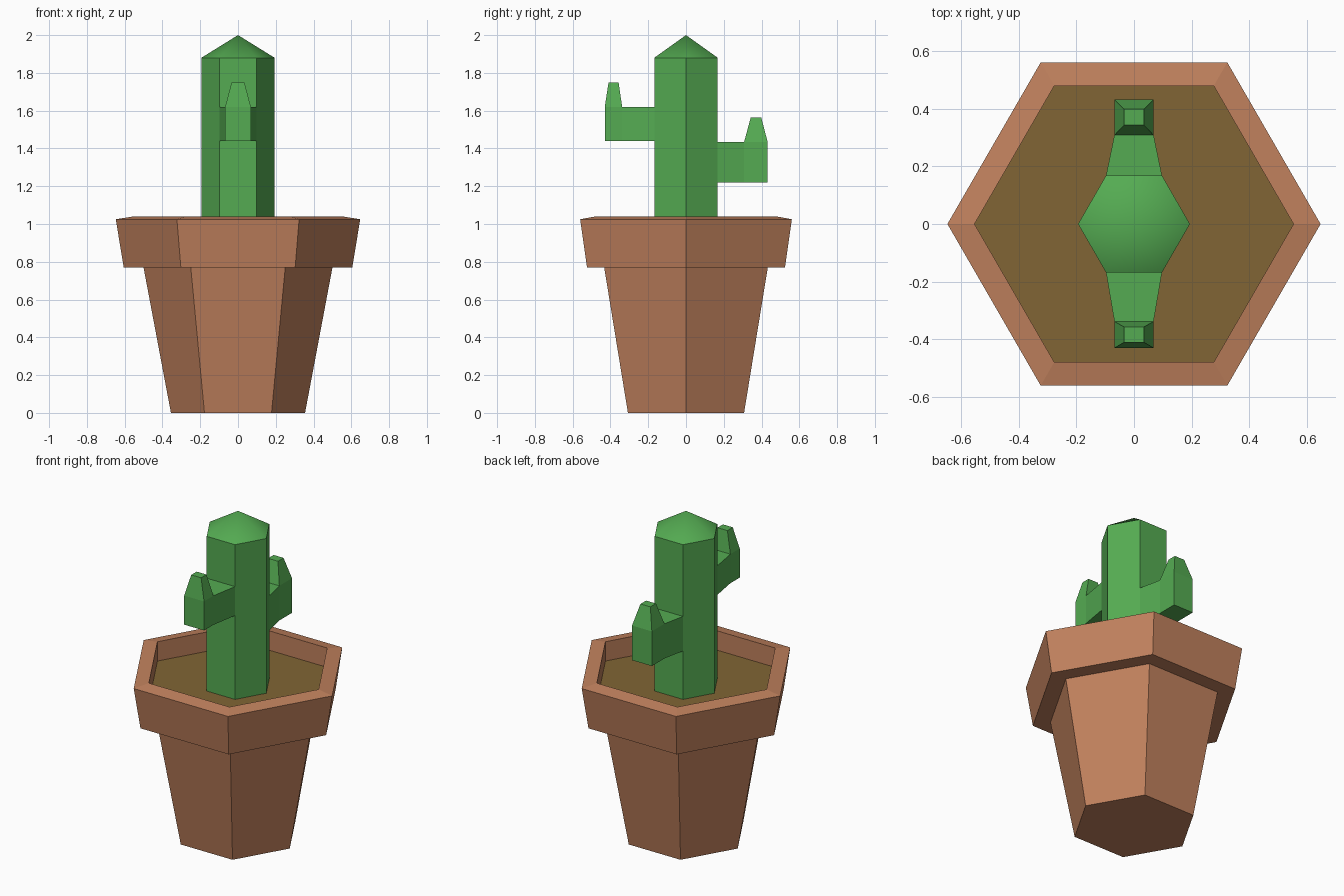
import bpy, bmesh
from math import cos, sin, pi, radians

if "Cube" in bpy.data.objects:
    bpy.data.objects.remove(bpy.data.objects["Cube"])


def material(name, rgb):
    m = bpy.data.materials.new(name)
    m.diffuse_color = (*rgb, 1)
    m.use_nodes = True
    m.node_tree.nodes["Principled BSDF"].inputs["Base Color"].default_value = m.diffuse_color
    return m


CLAY = material("clay", (0.53, 0.22, 0.11))
SOIL = material("soil", (0.22, 0.13, 0.035))
GREEN = material("green", (0.09, 0.41, 0.085))


def finish(bm, name, mat):
    bmesh.ops.remove_doubles(bm, verts=bm.verts, dist=1e-5)
    mesh = bpy.data.meshes.new(name)
    bm.to_mesh(mesh)
    bm.free()
    mesh.materials.append(mat)
    obj = bpy.data.objects.new(name, mesh)
    bpy.context.collection.objects.link(obj)
    return obj


def hex_lathe(name, profile, mat):
    """Six-sided turned shape from (radius, z) points, bottom outside first."""
    bm = bmesh.new()
    rings = [[bm.verts.new((r * cos(i * pi / 3), r * sin(i * pi / 3), z))
              for i in range(6)] for r, z in profile]
    for a, b in zip(rings, rings[1:]):
        for i in range(6):
            j = (i + 1) % 6
            bm.faces.new((a[i], a[j], b[j], b[i]))
    if profile[0][0] > 0:
        bm.faces.new(rings[0][::-1])
    return finish(bm, name, mat)


def arm(name, side, z0, z1, z2, y_elbow, y_end, tip0, tip1):
    """Tapered arm leaving the trunk, with a pointed upright tip."""
    bm = bmesh.new()

    def ring(y, w, za, zb):
        return [bm.verts.new((x, side * y, z))
                for x, z in ((-w, za), (w, za), (w, zb), (-w, zb))]

    root = ring(0.168, 0.097, z0, z1)
    elbow = ring(y_elbow, 0.068, z0, z1)
    end = ring(y_end, 0.068, z0, z1)
    for a, b in ((root, elbow), (elbow, end)):
        for i in range(4):
            j = (i + 1) % 4
            if a is elbow and i == 2:
                continue  # the upright grows from here
            bm.faces.new((a[i], a[j], b[j], b[i]))
    bm.faces.new(end)
    base = [elbow[3], elbow[2], end[2], end[3]]
    tip = [bm.verts.new((x, side * y, z2)) for x, y in
           ((-0.034, tip0), (0.034, tip0), (0.034, tip1), (-0.034, tip1))]
    for i in range(4):
        j = (i + 1) % 4
        bm.faces.new((base[i], base[j], tip[j], tip[i]))
    bm.faces.new(tip)
    bmesh.ops.recalc_face_normals(bm, faces=bm.faces)
    return finish(bm, name, GREEN)


# Pot with overhanging rim and inner wall down to the soil
hex_lathe("pot", [(0.355, 0), (0.50, 0.77), (0.605, 0.77), (0.647, 1.025),
                  (0.553, 1.04), (0.553, 0.92)], CLAY)

# Soil surface
hex_lathe("soil", [(0.553, 0.92)], SOIL).data.flip_normals()

# Trunk with a smooth pointed cap
trunk = hex_lathe("cactus_trunk", [(0.194, 0.92), (0.194, 1.88), (0, 2.0)], GREEN)
bpy.context.view_layer.objects.active = trunk
trunk.select_set(True)
bpy.ops.object.shade_smooth_by_angle(angle=radians(45))

# Arms: low one at the back, high one at the front
arm("back_arm", 1, 1.22, 1.435, 1.565, 0.308, 0.432, 0.343, 0.398)
arm("front_arm", -1, 1.44, 1.62, 1.75, 0.338, 0.43, 0.357, 0.41)
